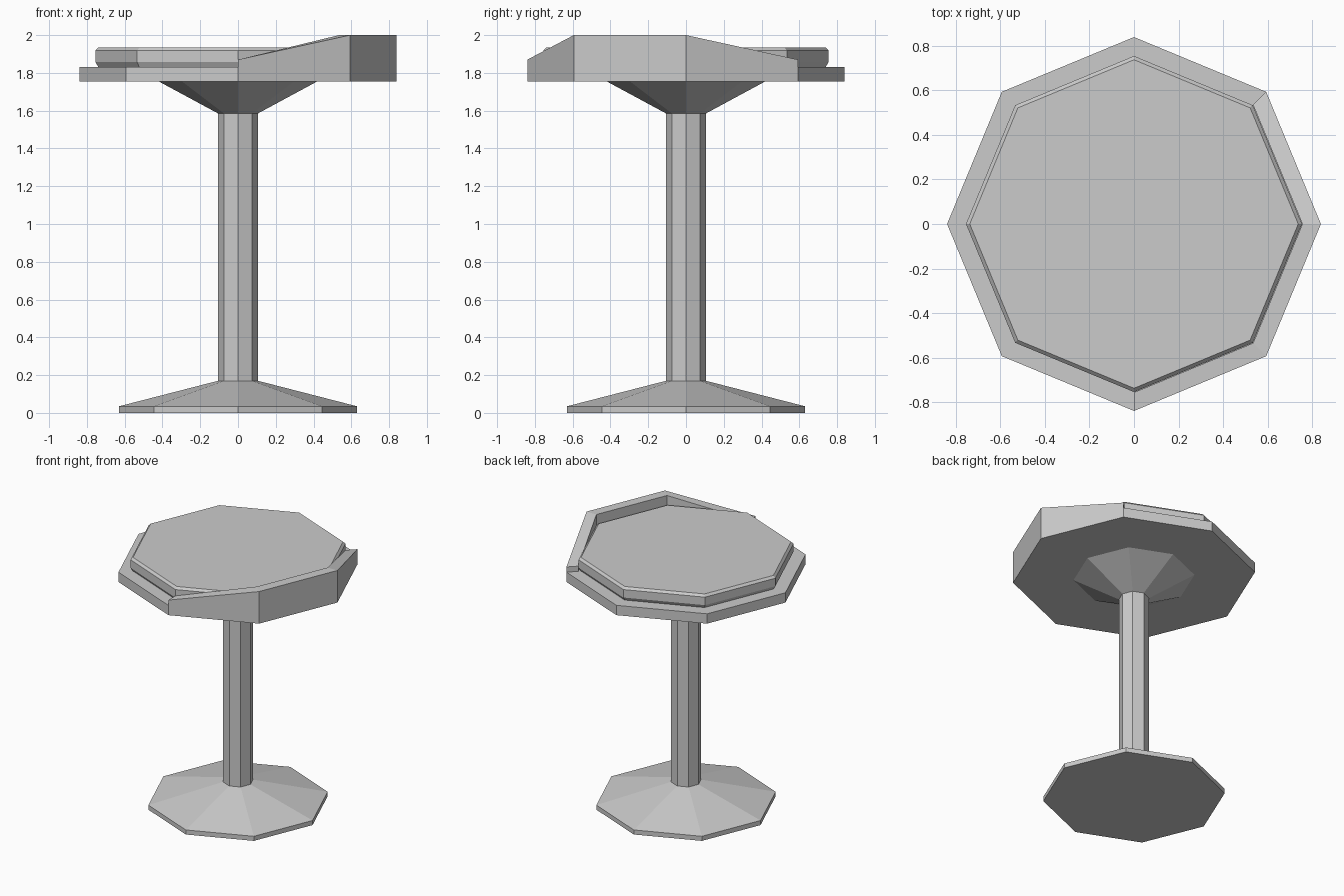
import bpy
import bmesh
from math import cos, sin, pi

if "Cube" in bpy.data.objects:
    bpy.data.objects.remove(bpy.data.objects["Cube"])

SIDES = 8


def finish(name, bm):
    bmesh.ops.recalc_face_normals(bm, faces=bm.faces)
    mesh = bpy.data.meshes.new(name)
    bm.to_mesh(mesh)
    bm.free()
    obj = bpy.data.objects.new(name, mesh)
    bpy.context.collection.objects.link(obj)
    return obj


def corner(r, z, k):
    a = 2 * pi * k / SIDES
    return (r * cos(a), r * sin(a), z)


def lathe(name, profile):
    """Closed octagonal solid from (radius, height) pairs, bottom to top."""
    bm = bmesh.new()
    rings = [[bm.verts.new(corner(r, z, k)) for k in range(SIDES)] for r, z in profile]
    for low, high in zip(rings, rings[1:]):
        for k in range(SIDES):
            n = (k + 1) % SIDES
            bm.faces.new((low[k], low[n], high[n], high[k]))
    bm.faces.new(rings[0])
    bm.faces.new(rings[-1])
    return finish(name, bm)


# Foot, pole and flared seat support
lathe("stand", [(0.63, 0), (0.63, 0.035), (0.105, 0.17), (0.105, 1.585), (0.42, 1.755)])

# Seat tray
lathe("seat_tray", [(0.84, 1.755), (0.84, 1.83)])

# Cushion with bevelled edges
lathe("cushion", [(0.74, 1.832), (0.755, 1.857), (0.755, 1.918), (0.738, 1.935)])

# Low backrest: raised rim over three sides, tapering at both ends
bm = bmesh.new()
sections = []
for k, top in ((-2, 1.87), (-1, 2.0), (0, 2.0), (1, 1.87)):
    sections.append([bm.verts.new(corner(r, z, k)) for r, z in
                     ((0.84, 1.83), (0.84, top), (0.757, top), (0.757, 1.83))])
for a, b in zip(sections, sections[1:]):
    for i in range(4):
        j = (i + 1) % 4
        bm.faces.new((a[i], a[j], b[j], b[i]))
bm.faces.new(sections[0])
bm.faces.new(sections[-1])
finish("backrest_rim", bm)
